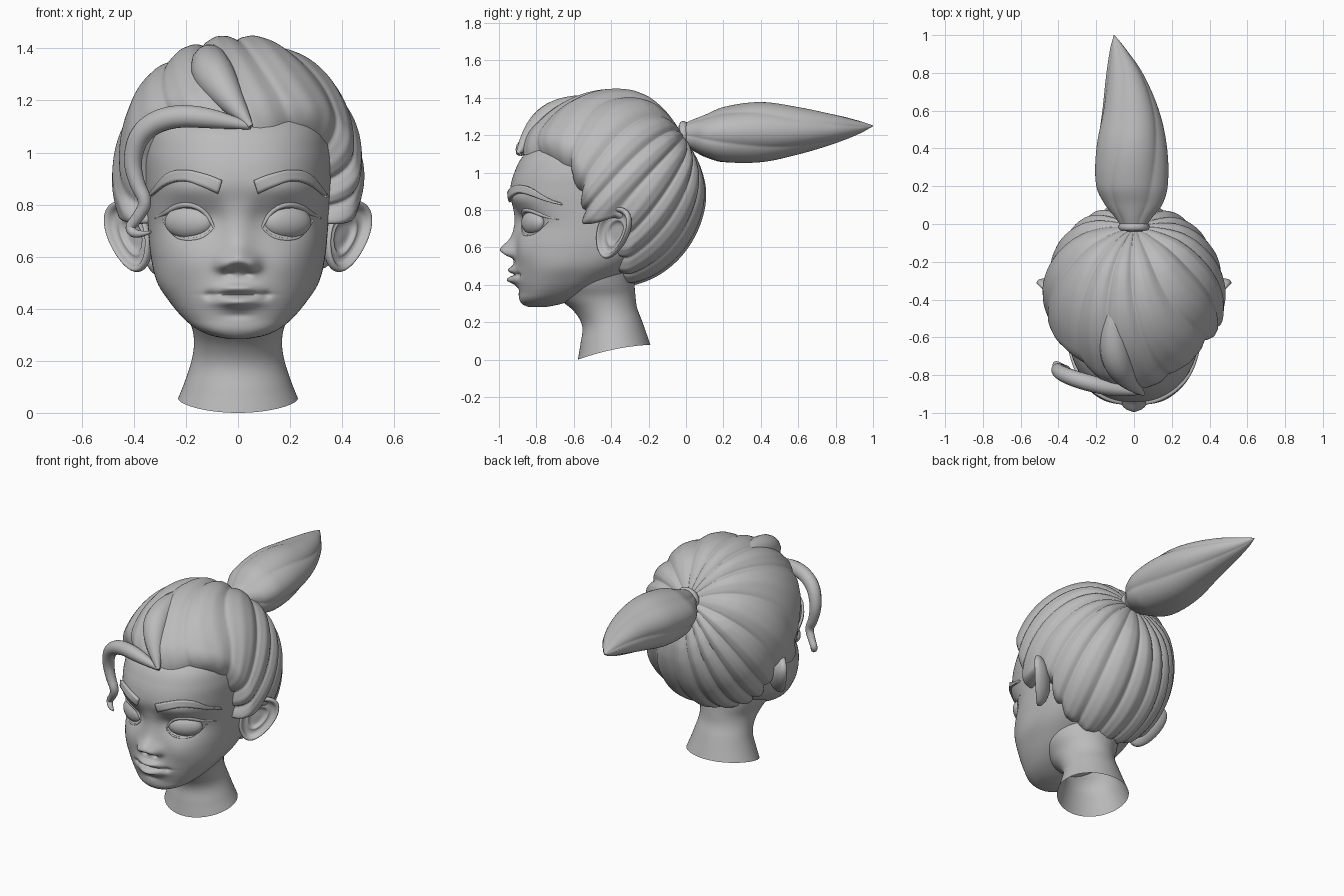
import bpy, bmesh
from math import sin, cos, pi, exp, radians, degrees
from mathutils import Vector, Matrix
from mathutils.bvhtree import BVHTree

if "Cube" in bpy.data.objects:
    bpy.data.objects.remove(bpy.data.objects["Cube"])

clay = bpy.data.materials.new("clay_grey")
clay.use_nodes = True
clay.diffuse_color = (0.5, 0.5, 0.5, 1)
clay.node_tree.nodes["Principled BSDF"].inputs["Base Color"].default_value = (0.5, 0.5, 0.5, 1)


def finish(name, mesh):
    ob = bpy.data.objects.new(name, mesh)
    bpy.context.collection.objects.link(ob)
    mesh.materials.clear()
    mesh.materials.append(clay)
    mesh.shade_smooth()
    mesh.set_sharp_from_angle(angle=radians(75))
    return ob


def surface(name, fn, nu, nv, wrap=True, caps=()):
    """Grid of points fn(u, v), closed around u if wrap, with capped end rings."""
    bm = bmesh.new()
    cols = nu if wrap else nu + 1
    rows = [[bm.verts.new(fn(i / nu, j / nv)) for i in range(cols)] for j in range(nv + 1)]
    for a, b in zip(rows, rows[1:]):
        for i in range(nu):
            k = (i + 1) % cols
            bm.faces.new((a[i], a[k], b[k], b[i]))
    for end in caps:
        bm.faces.new(rows[end])
    bmesh.ops.remove_doubles(bm, verts=bm.verts, dist=1e-5)
    bmesh.ops.recalc_face_normals(bm, faces=bm.faces)
    mesh = bpy.data.meshes.new(name)
    bm.to_mesh(mesh)
    bm.free()
    return finish(name, mesh)


def tube(name, points):
    """Tapered strand along points of (x, y, z, radius)."""
    cu = bpy.data.curves.new(name, "CURVE")
    cu.dimensions = "3D"
    cu.bevel_depth, cu.bevel_resolution, cu.use_fill_caps = 1, 5, True
    sp = cu.splines.new("NURBS")
    sp.points.add(len(points) - 1)
    for p, (x, y, z, r) in zip(sp.points, points):
        p.co, p.radius = (x, y, z, 1), r
    sp.order_u, sp.use_endpoint_u, sp.resolution_u = 3, True, 10
    tmp = bpy.data.objects.new(name + "_path", cu)
    bpy.context.collection.objects.link(tmp)
    deps = bpy.context.evaluated_depsgraph_get()
    mesh = bpy.data.meshes.new_from_object(tmp.evaluated_get(deps))
    bpy.data.objects.remove(tmp)
    return finish(name, mesh)


def table(rows, t):
    """Smooth interpolation of rows keyed by their first column."""
    t = min(max(t, rows[0][0]), rows[-1][0])
    i = max(k for k in range(len(rows) - 1) if rows[k][0] <= t)
    a, b = rows[i], rows[i + 1]
    p, q = rows[max(i - 1, 0)], rows[min(i + 2, len(rows) - 1)]
    h = b[0] - a[0]
    s = (t - a[0]) / h
    out = []
    for c in range(1, len(a)):
        m0 = (b[c] - p[c]) / (b[0] - p[0]) * h
        m1 = (q[c] - a[c]) / (q[0] - a[0]) * h
        out.append((2*s**3 - 3*s**2 + 1) * a[c] + (s**3 - 2*s**2 + s) * m0
                   + (3*s**2 - 2*s**3) * b[c] + (s**3 - s**2) * m1)
    return out


# Head: horizontal sections of height, front, back, half width
HEAD = [(.283, -.845, -.74, .03), (.295, -.872, -.68, .095), (.32, -.89, -.60, .155),
        (.36, -.893, -.50, .206), (.42, -.90, -.38, .258), (.5, -.905, -.25, .31),
        (.6, -.912, -.12, .335), (.7, -.905, -.06, .345), (.8, -.922, -.02, .352),
        (.9, -.94, 0, .358), (1.0, -.918, 0, .36), (1.1, -.86, -.03, .34),
        (1.2, -.71, -.1, .28), (1.28, -.56, -.2, .16)]
# Face relief: x, z, width, height above, height below, outward amount
RELIEF = [(0, .585, .05, .05, .032, .072), (0, .67, .06, .08, .07, .022),       # nose
          (.054, .566, .034, .038, .024, .04), (.036, .534, .018, .009, .011, -.018),
          (0, .46, .12, .07, .07, .028), (.03, .48, .045, .017, .018, .018),    # lips
          (0, .424, .072, .022, .018, .036), (0, .454, .09, .009, .008, -.02),
          (.108, .452, .02, .016, .016, -.012), (0, .375, .06, .015, .015, -.008),
          (.188, .74, .105, .06, .06, -.045), (.085, .765, .04, .05, .05, -.01),  # sockets
          (.19, .86, .12, .04, .04, .012), (.2, .57, .09, .07, .07, .012)]       # brow, cheek


def head_point(u, v):
    z = .283 + .997 * v ** 1.2
    front, back, hw = table(HEAD, z)
    s = (u - .5) * 2 * pi
    a = s - .55 * sin(s)
    half = (back - front) / 2
    cy = front + min(.48, half)
    depth = cy - front if cos(a) > 0 else back - cy
    n = 2.35
    r = (abs(sin(a) / hw) ** n + abs(cos(a) / depth) ** n) ** (-1 / n)
    x, y = r * sin(a), cy - r * cos(a)
    if cos(a) > 0:
        for fx, fz, w, up, down, amount in RELIEF:
            for side in ((1, -1) if fx else (1,)):
                h = up if z > fz else down
                y -= amount * exp(-((x - side * fx) / w) ** 2 - ((z - fz) / h) ** 2)
    return Vector((x, y, z))


head = surface("head", head_point, 160, 170, caps=(0, -1))

# Neck, open at its slanted lower rim and flaring into the jaw
NECK = [(0, -.578, -.19, .23), (.08, -.565, -.21, .205), (.18, -.555, -.237, .178),
        (.26, -.60, -.262, .169), (.33, -.685, -.27, .18), (.4, -.74, -.275, .215),
        (.5, -.74, -.275, .24)]


def neck_point(u, v):
    front, back, hw = table(NECK, .5 * v)
    a = 2 * pi * u
    rim = .055 - .04 * cos(a) - .015 * cos(a) ** 2
    return Vector((hw * sin(a), (front + back) / 2 - (back - front) / 2 * cos(a),
                   .5 * v + rim * (1 - v) ** 2))


surface("neck", neck_point, 64, 30)

# Ears: dished shells with a rolled rim, as radius and depth
EAR = [(0, 0, -.02), (1, .35, -.02), (2, .5, -.004), (3, .62, -.006), (4, .76, .0),
       (5, .86, .02), (6, .95, .024), (7, 1, .012), (8, .96, -.008), (9, .75, -.035),
       (10, .4, -.055), (11, 0, -.06)]
BROW = [(.06, .845, .893), (.12, .868, .915), (.2, .89, .932), (.27, .875, .915),
        (.335, .828, .838)]


def bvh(ob):
    return BVHTree.FromPolygons([v.co for v in ob.data.vertices],
                                [p.vertices for p in ob.data.polygons])


for side, label in ((1, "left"), (-1, "right")):
    def ear_point(u, v):
        r, w = table(EAR, 11 * v)
        a = 2 * pi * u
        p = .112 * r * cos(a) * (1 + .2 * sin(a)) + .045 * r * sin(a)
        return Vector((side * (.412 + .70 * p + .72 * w), -.385 + .72 * p - .70 * w,
                       .678 + .137 * r * sin(a)))

    surface(label + "_ear", ear_point, 48, 40)

    # Eyeball turned to follow the face
    turn = Matrix.Rotation(side * radians(28), 3, "Z")

    def eye_point(u, v):
        a, b = 2 * pi * u, pi * v
        local = Vector((.103 * sin(b) * cos(a), .048 * sin(b) * sin(a), .064 * cos(b)))
        return turn @ local + Vector((side * .188, -.816, .733))

    eye = surface(label + "_eye", eye_point, 40, 24)
    trees = [bvh(head), bvh(eye)]

    def skin(x, z):
        hits = [t.ray_cast(Vector((x, -2, z)), Vector((0, 1, 0)))[0] for t in trees]
        return min(h.y for h in hits if h)

    # Eyelids and brow laid on the skin
    for part, path in (("upper_lid", [(.092, .712, .004), (.115, .76, .009), (.15, .79, .011),
                                      (.19, .802, .012), (.235, .795, .012), (.275, .768, .011),
                                      (.318, .748, .003)]),
                       ("lower_lid", [(.092, .712, .004), (.12, .682, .005), (.155, .668, .006),
                                      (.2, .664, .006), (.245, .677, .006), (.288, .742, .004)])):
        tube(label + "_" + part, [(side * x, skin(side * x, z) + .003, z, r) for x, z, r in path])

    def brow_point(u, v):
        x = .06 + .275 * u
        low, high = table(BROW, x)
        z = low + (high - low) * v
        x += .015 * (1 - v) * (1 - u)
        return Vector((side * x, trees[0].ray_cast(Vector((side * x, -2, z)),
                                                   Vector((0, 1, 0)))[0].y - .004, z))

    brow = surface(label + "_brow", brow_point, 24, 4, wrap=False)
    thick = brow.modifiers.new("thickness", "SOLIDIFY")
    thick.thickness, thick.offset = .026, 0

# Swept-back hair: lobes fanning out from the ponytail, ending at the hairline angle
HAIRLINE = [(0, 126), (22, 123), (34, 118), (45, 113), (60, 112), (73, 114), (88, 120),
            (98, 126), (108, 106), (120, 108), (135, 119), (155, 126), (180, 127)]
pole, over = Vector((0, .82, .573)), Vector((0, -.573, .82))


def hair_point(u, v):
    phi = (u - .5) * 2 * pi
    front = max(0, cos(phi))
    # strands sweep sideways over the brow and droop along the sides
    p = phi - (.1 + .35 * v * v) * sin(phi) - .4 * v * v * front + .1 * sin(3 * phi + 1)
    lobe = (sin(8.5 * p) ** 2 + .004) ** .35
    end = table(HAIRLINE, degrees(abs(phi)))[0] + 3 * (lobe - .6)
    a = radians(3 + (end - 3) * v)
    r = .952 + (.052 + .005 * front) * lobe * min(1, 3 * v) * (1 - .35 * v * front)
    r += .003 * sin(51 * p) * v + .16 * front ** 2 * v ** 4 - .05 * (1 - min(1, 4 * v))
    taper = .09 + .11 * min(1, abs(phi) / 1.1) ** 2
    r -= taper * max(0, (v - .87) / .13) ** 2
    d = pole * cos(a) + (Vector((sin(phi), 0, 0)) + over * cos(phi)) * sin(a)
    return Vector((.483 * d.x * r, -.38 + .49 * d.y * r, .92 + .53 * d.z * r))


surface("swept_hair", hair_point, 400, 70)

# Crown lock and the loose curl over the temple
tube("crown_lock", [(-.10, -.42, 1.37, .04), (-.12, -.62, 1.35, .085),
                    (-.06, -.81, 1.24, .075), (.05, -.90, 1.10, .01)])
tube("loose_curl", [(.05, -.89, 1.10, .012), (-.08, -.88, 1.13, .04), (-.25, -.84, 1.145, .045),
                    (-.37, -.80, 1.09, .042), (-.41, -.77, .98, .036), (-.39, -.77, .88, .03),
                    (-.35, -.78, .81, .026), (-.385, -.76, .75, .022), (-.42, -.74, .71, .02),
                    (-.39, -.77, .68, .016), (-.335, -.82, .695, .005)])

# Hair tie and ponytail
surface("hair_tie", lambda u, v: Vector((
    (.068 + .014 * cos(2 * pi * v)) * cos(2 * pi * u), -.015 + .02 * sin(2 * pi * v),
    1.2 + (.062 + .014 * cos(2 * pi * v)) * sin(2 * pi * u))), 48, 12)
TAIL = [(-.04, 0, 1.2, .05, .05), (.03, 0, 1.2, .095, .08), (.1, 0, 1.195, .15, .112),
        (.2, -.01, 1.2, .188, .148), (.4, -.015, 1.215, .187, .16), (.6, -.02, 1.225, .15, .126),
        (.8, -.05, 1.235, .095, .076), (.93, -.085, 1.243, .04, .033), (1, -.105, 1.25, .002, .002)]


def tail_point(u, v):
    y = -.04 + 1.04 * v
    cx, cz, rx, rz = table(TAIL, y)
    a = 2 * pi * u
    groove = 1.02 - .08 * (1 - abs(sin(2.5 * (a + 1.2 * v))) ** .8)
    return Vector((cx + rx * groove * cos(a), y, cz + rz * groove * sin(a)))


surface("ponytail", tail_point, 112, 70, caps=(0, -1))
